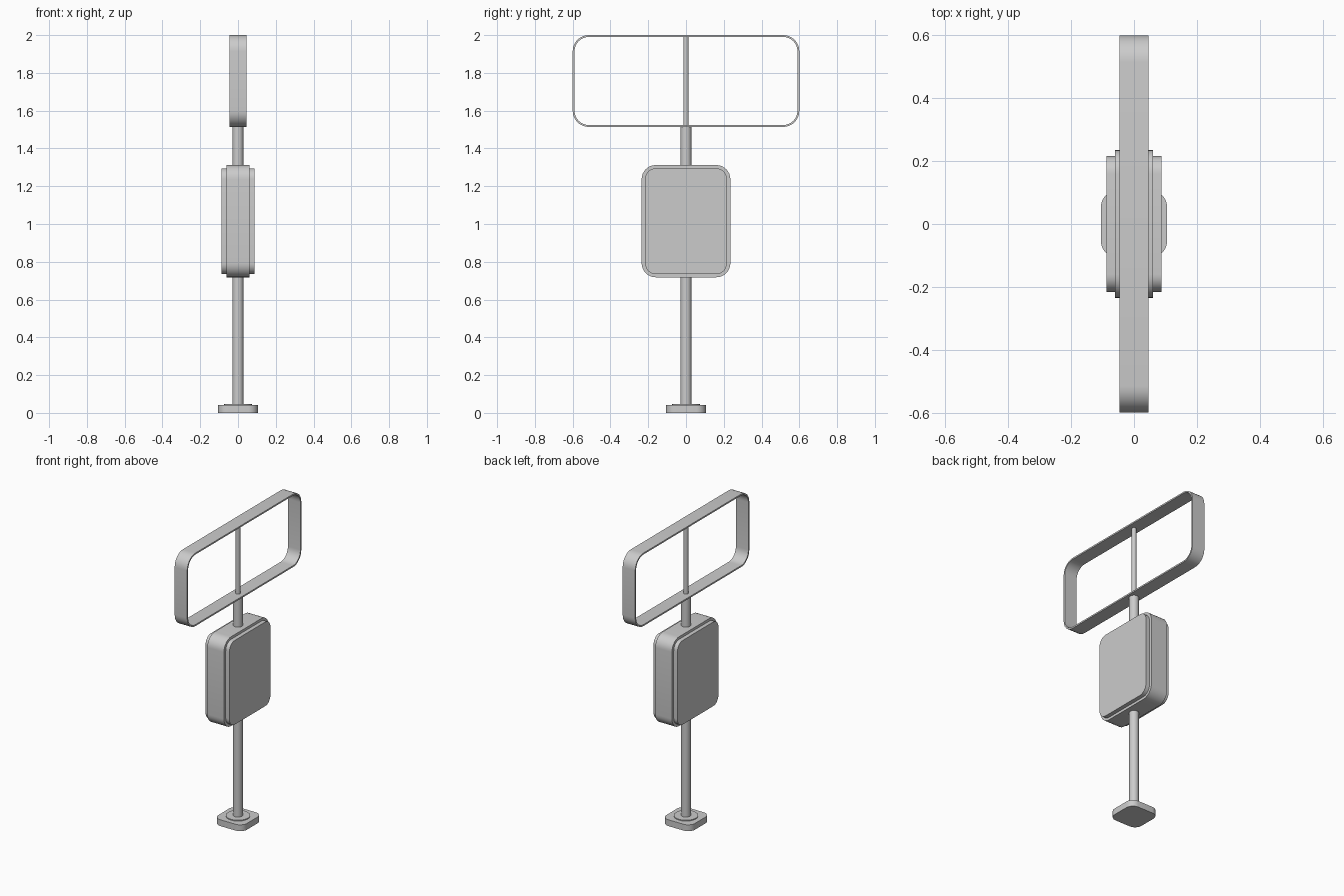
import bpy, bmesh, math

if "Cube" in bpy.data.objects:
    bpy.data.objects.remove(bpy.data.objects["Cube"])

metal = bpy.data.materials.new("grey metal")
metal.diffuse_color = (0.6, 0.6, 0.6, 1)
metal.use_nodes = True
metal.node_tree.nodes["Principled BSDF"].inputs["Base Color"].default_value = metal.diffuse_color


def outline(w, h, r, seg=8):
    """Rounded rectangle with half sizes w, h and corner radius r."""
    pts = []
    for k, (sx, sy) in enumerate(((1, 1), (-1, 1), (-1, -1), (1, -1))):
        for i in range(seg + 1):
            a = math.pi / 2 * (k + i / seg)
            pts.append((sx * (w - r) + r * math.cos(a), sy * (h - r) + r * math.sin(a)))
    return pts


def finish(name, bm):
    bmesh.ops.recalc_face_normals(bm, faces=bm.faces)
    mesh = bpy.data.meshes.new(name)
    bm.to_mesh(mesh)
    bm.free()
    mesh.materials.append(metal)
    ob = bpy.data.objects.new(name, mesh)
    bpy.context.collection.objects.link(ob)
    bpy.ops.object.select_all(action='DESELECT')
    ob.select_set(True)
    bpy.context.view_layer.objects.active = ob
    bpy.ops.object.shade_smooth_by_angle(angle=math.radians(35))


def slab(name, pts, place, lo, hi):
    """Extrude an outline between lo and hi; place maps (u, v, depth) to xyz."""
    bm = bmesh.new()
    a, b = [[bm.verts.new(place(u, v, d)) for u, v in pts] for d in (lo, hi)]
    bm.faces.new(a)
    bm.faces.new(b)
    for i in range(len(pts)):
        j = (i + 1) % len(pts)
        bm.faces.new((a[i], a[j], b[j], b[i]))
    finish(name, bm)


def cylinder(name, r, z0, z1, sides=32):
    pts = [(r * math.cos(math.tau * i / sides), r * math.sin(math.tau * i / sides))
           for i in range(sides)]
    slab(name, pts, lambda u, v, d: (u, v, d), z0, z1)


# Foot: rounded square plate and round collar
slab("base_plate", outline(0.105, 0.105, 0.05), lambda u, v, d: (u, v, d), 0, 0.042)
cylinder("base_collar", 0.073, 0.042, 0.048)

# Pole and the thin rod inside the sign frame
cylinder("pole", 0.029, 0.042, 1.515)
cylinder("frame_rod", 0.014, 1.515, 1.992)

# Box with a raised panel on each side
BOX_Z = 1.015
side = lambda u, v, d: (d, u, v + BOX_Z)
slab("box_body", outline(0.235, 0.297, 0.075), side, -0.061, 0.061)
for s, label in ((1, "right"), (-1, "left")):
    slab("box_panel_" + label, outline(0.216, 0.28, 0.056), side, s * 0.061, s * 0.088)

# Open rounded sign frame
bm = bmesh.new()
rings = []
for x, inset in ((-0.046, 0), (0.046, 0), (0.046, 0.01), (-0.046, 0.01)):
    pts = outline(0.6 - inset, 0.243 - inset, 0.085 - inset)
    rings.append([bm.verts.new((x, u, v + 1.757)) for u, v in pts])
n = len(rings[0])
for k in range(4):
    p, q = rings[k], rings[(k + 1) % 4]
    for i in range(n):
        j = (i + 1) % n
        bm.faces.new((p[i], p[j], q[j], q[i]))
finish("sign_frame", bm)
